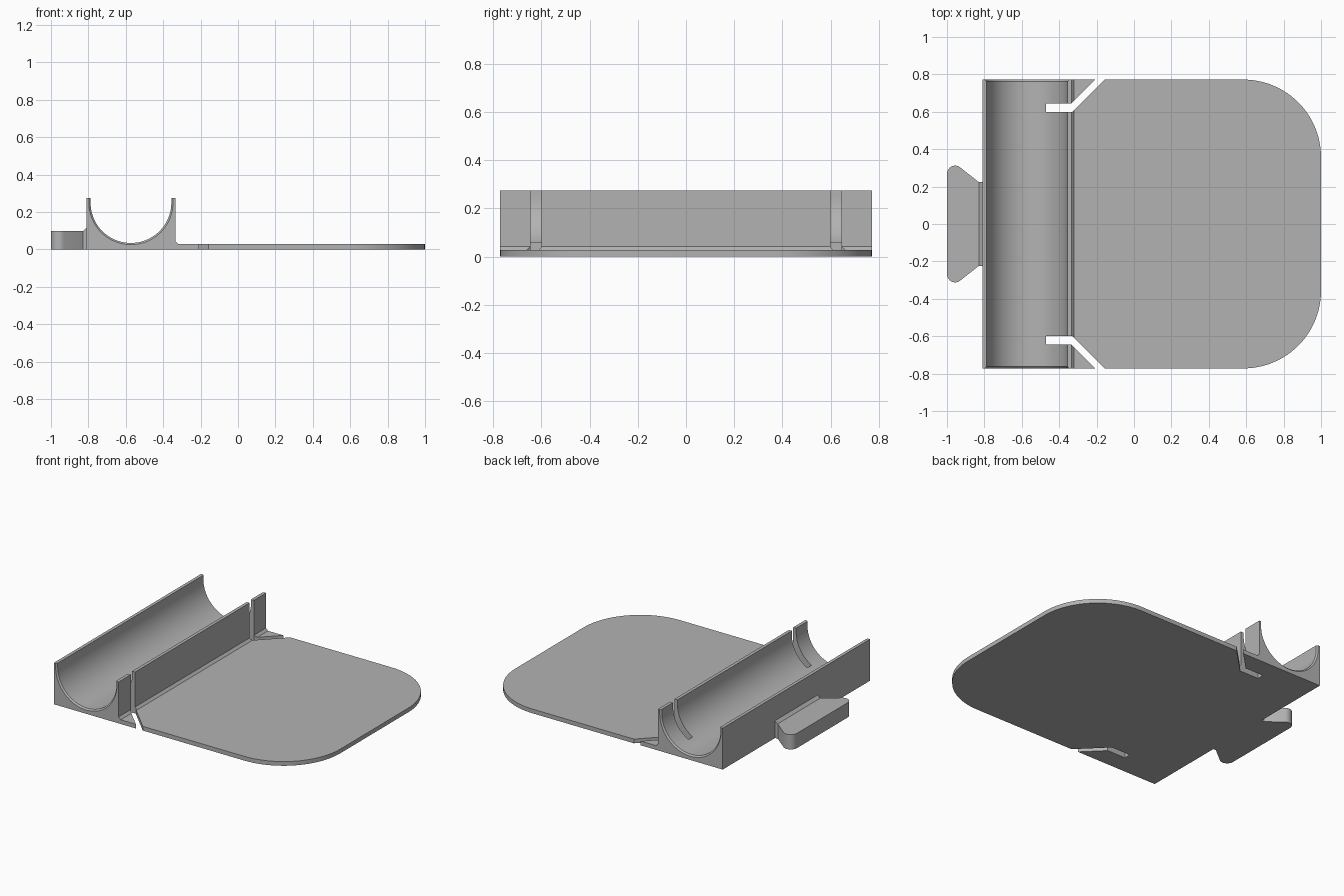
import bpy, bmesh, math

if "Cube" in bpy.data.objects:
    bpy.data.objects.remove(bpy.data.objects["Cube"])

grey = bpy.data.materials.new("plain grey")
grey.diffuse_color = (0.45, 0.45, 0.45, 1)
grey.use_nodes = True
grey.node_tree.nodes["Principled BSDF"].inputs["Base Color"].default_value = grey.diffuse_color

HALF = 0.772          # half depth of the body
PLATE = 0.028         # plate thickness
WALL = 0.275          # trough wall height


def loft(name, sections):
    """Closed solid skinned through matching rings of points."""
    bm = bmesh.new()
    rings = [[bm.verts.new(p) for p in s] for s in sections]
    n = len(rings[0])
    for a, b in zip(rings, rings[1:]):
        for i in range(n):
            j = (i + 1) % n
            bm.faces.new((a[i], a[j], b[j], b[i]))
    bm.faces.new(rings[0])
    bm.faces.new(rings[-1][::-1])
    bmesh.ops.recalc_face_normals(bm, faces=bm.faces)
    mesh = bpy.data.meshes.new(name)
    bm.to_mesh(mesh)
    bm.free()
    mesh.materials.append(grey)
    ob = bpy.data.objects.new(name, mesh)
    bpy.context.collection.objects.link(ob)
    return ob


def prism(name, outline, z0, z1):
    return loft(name, [[(x, y, z) for x, y in outline] for z in (z0, z1)])


def arc(cx, cy, r, a0, a1, n):
    return [(cx + r * math.cos(math.radians(a0 + (a1 - a0) * i / n)),
             cy + r * math.sin(math.radians(a0 + (a1 - a0) * i / n))) for i in range(n + 1)]


def combine(ob, other, operation):
    m = ob.modifiers.new("combine", 'BOOLEAN')
    m.operation, m.solver, m.object = operation, 'EXACT', other
    bpy.context.view_layer.objects.active = ob
    bpy.ops.object.modifier_apply(modifier=m.name)
    bpy.data.objects.remove(other)


def smooth(ob):
    bpy.ops.object.select_all(action='DESELECT')
    ob.select_set(True)
    bpy.context.view_layer.objects.active = ob
    bpy.ops.object.shade_smooth_by_angle(angle=math.radians(30))


def trough_section(y, r):
    cx, cz = -0.5725, 0.25
    pts = [(-0.81, 0), (-0.30, 0), (-0.30, PLATE), (-0.32, PLATE),
           (-0.335, 0.043), (-0.335, WALL), (cx + r, WALL)]
    pts += arc(cx, cz, r, 0, -180, 40)
    pts += [(cx - r, WALL), (-0.81, WALL)]
    return [(x, y, z) for x, z in pts]


# Trough with a slightly flared channel at both ends
body = loft("trough_and_plate", [
    trough_section(-HALF, 0.225), trough_section(-HALF + 0.009, 0.216),
    trough_section(HALF - 0.009, 0.216), trough_section(HALF, 0.225)])

# Flat plate with two large rounded corners
R = 0.415
outline = [(-0.31, -HALF)] + arc(1 - R, -HALF + R, R, -90, 0, 24)
outline += arc(1 - R, HALF - R, R, 0, 90, 24) + [(-0.31, HALF)]
combine(body, prism("plate", outline, 0, PLATE), 'UNION')

# Bent slots through wall, channel and plate
for s in (-1, 1):
    slot = [(-0.47, 0.60), (-0.33, 0.60), (-0.108, 0.822),
            (-0.158, 0.822), (-0.335, 0.645), (-0.47, 0.645)]
    combine(body, prism("slot_cutter", [(x, s * y) for x, y in slot], -0.1, 0.4), 'DIFFERENCE')
smooth(body)

# Flared tab on the outer wall, rounded at its tips
half = [(-0.81, 0.224), (-0.83, 0.224)] + arc(-0.956, 0.268, 0.044, 55, 180, 10)
tab = prism("flared_tab", half + [(x, -y) for x, y in reversed(half)], 0, 0.098)
smooth(tab)

# Small sloped fillet where the tab meets the wall
loft("tab_fillet", [[(-0.81, y, 0.09), (-0.828, y, 0.098), (-0.81, y, 0.115)]
                    for y in (-0.224, 0.224)])
